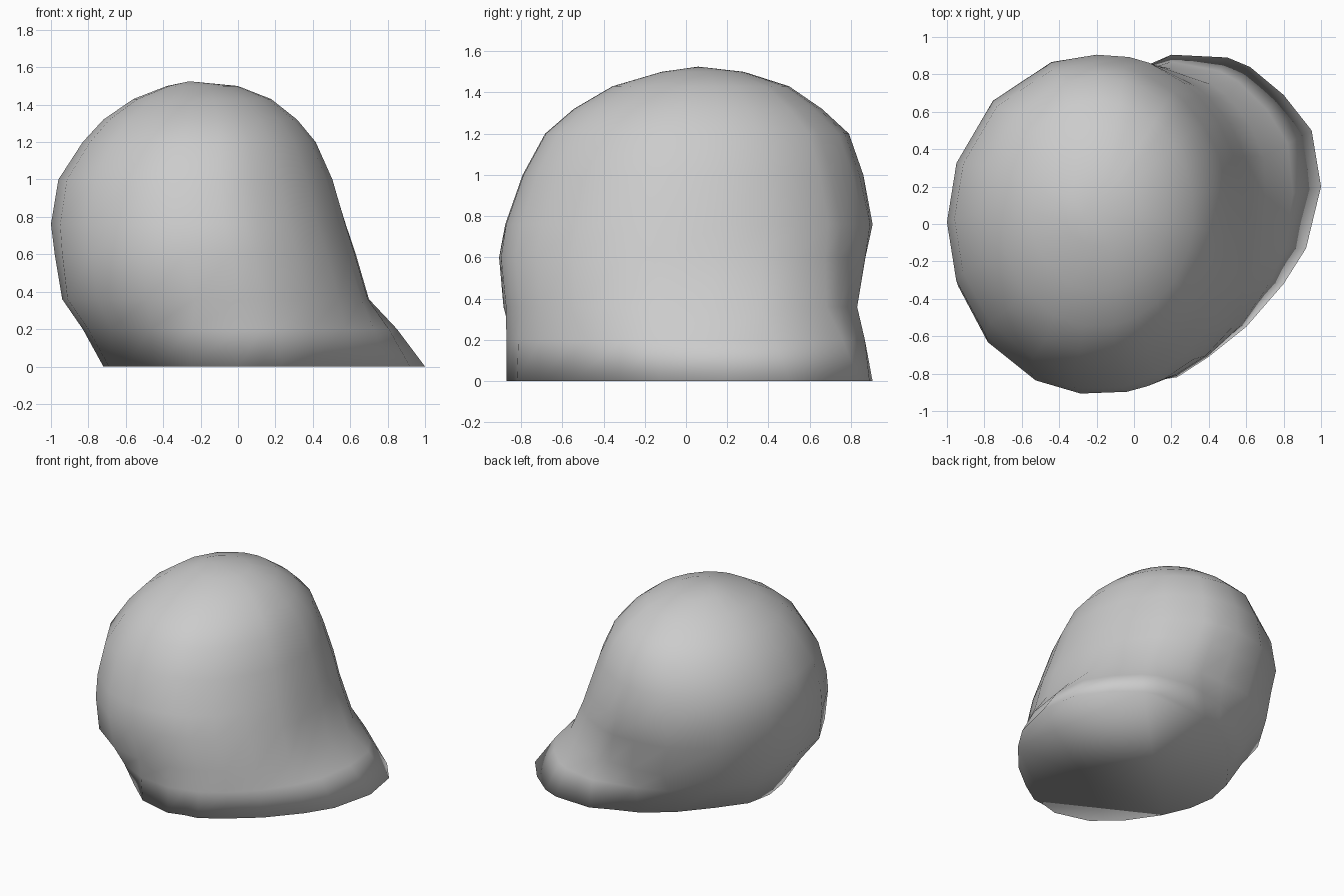
import bpy, bmesh, math

if "Cube" in bpy.data.objects:
    bpy.data.objects.remove(bpy.data.objects["Cube"])

# Outline of the flat base, with the toe spreading to the back right
FOOT = [(1, .2), (.95, .5), (.8, .69), (.62, .84), (.5, .89), (.2, .905), (.05, .84),
        (-.14, .77), (-.34, .62), (-.53, .40), (-.68, .2), (-.72, 0), (-.69, -.2),
        (-.60, -.41), (-.45, -.63), (-.26, -.80), (0, -.87), (.12, -.835), (.23, -.82),
        (.4, -.71), (.6, -.55), (.8, -.32), (.92, -.13)]

# Dome sections: z, x min, x max, y min, y max, diagonal bulges (toe side, front left, back left)
DOME = [(.36, -.94, .70, -.885, .83, .12, .045, .03), (.6, -.98, .63, -.91, .87, .06, .02, .01),
        (.76, -1, .58, -.885, .905, .03, 0, 0), (1.0, -.96, .51, -.80, .86, .01, 0, 0),
        (1.2, -.83, .42, -.69, .79, 0, 0, 0), (1.32, -.72, .32, -.55, .66, 0, 0, 0),
        (1.43, -.56, .18, -.36, .50, 0, 0, 0), (1.5, -.38, .0, -.12, .28, 0, 0, 0)]

# Skirt levels: z, share of the base outline
SKIRT = [(0, 1), (.2, .5)]


def section(x0, x1, y0, y1, toe, front_left, back_left):
    cx, cy, rx, ry = (x0 + x1) / 2, (y0 + y1) / 2, (x1 - x0) / 2, (y1 - y0) / 2
    pts = []
    for fx, fy in FOOT:
        a = math.atan2(fy, fx + .15)
        c, s = math.cos(a), math.sin(a)
        bulge = (toe if c > 0 else back_left) if s > 0 else (0 if c > 0 else front_left)
        k = 1 + bulge * abs(math.sin(2 * a))
        pts.append((max(x0, min(x1, cx + rx * k * c)), max(y0, min(y1, cy + ry * k * s))))
    return pts


bm = bmesh.new()
rings = []

# Skirt blending the base into the dome
lowest = section(*DOME[0][1:])
for z, w in SKIRT:
    rings.append([bm.verts.new((f[0] * w + d[0] * (1 - w), f[1] * w + d[1] * (1 - w), z))
                  for f, d in zip(FOOT, lowest)])

# Dome
for z, *ext in DOME:
    rings.append([bm.verts.new((x, y, z)) for x, y in section(*ext)])

n = len(FOOT)
for a, b in zip(rings, rings[1:]):
    for i in range(n):
        j = (i + 1) % n
        bm.faces.new((a[i], a[j], b[j], b[i]))

# Crown and flat underside
top = bm.verts.new((-.26, .06, 1.525))
for i in range(n):
    bm.faces.new((rings[-1][i], rings[-1][(i + 1) % n], top))
bm.faces.new(rings[0][::-1])

bmesh.ops.recalc_face_normals(bm, faces=bm.faces[:])
for f in bm.faces:
    f.smooth = True
mesh = bpy.data.meshes.new("domed_boulder")
bm.to_mesh(mesh)
bm.free()
bpy.context.collection.objects.link(bpy.data.objects.new("domed_boulder", mesh))
